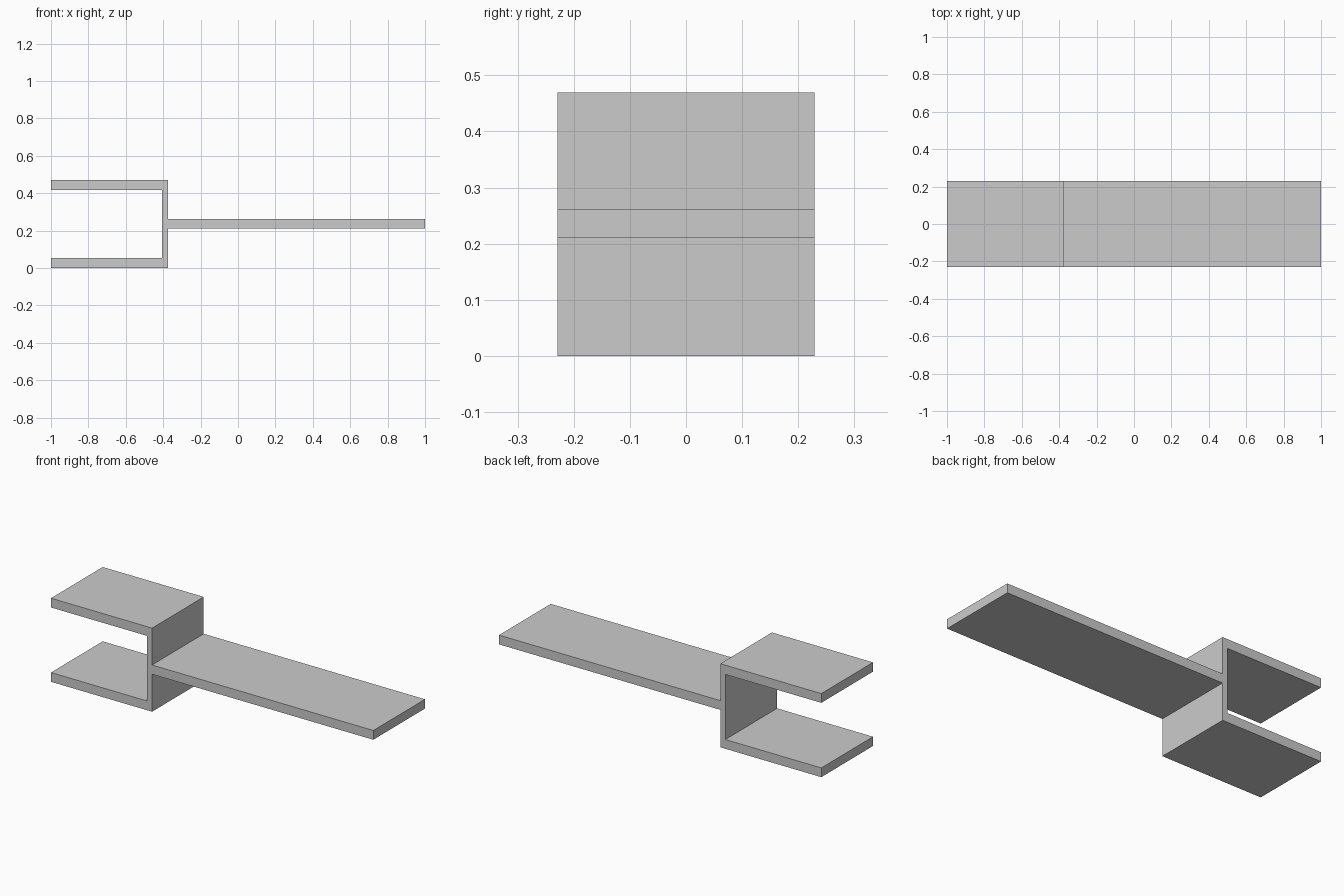
import bpy, bmesh

if "Cube" in bpy.data.objects:
    bpy.data.objects.remove(bpy.data.objects["Cube"])

HALF_DEPTH = 0.229
HEIGHT = 0.469
THICK = 0.052          # plate thickness
WALL_IN, WALL_OUT = -0.405, -0.373
ARM_LOW, ARM_HIGH = 0.21, 0.262

# Side outline (x, z): open channel on the left, flat arm on the right
profile = [
    (-1, 0), (WALL_OUT, 0), (WALL_OUT, ARM_LOW), (1, ARM_LOW),
    (1, ARM_HIGH), (WALL_OUT, ARM_HIGH), (WALL_OUT, HEIGHT), (-1, HEIGHT),
    (-1, HEIGHT - THICK), (WALL_IN, HEIGHT - THICK),
    (WALL_IN, THICK), (-1, THICK),
]

# Extrude the outline through the full depth
bm = bmesh.new()
face = bm.faces.new([bm.verts.new((x, -HALF_DEPTH, z)) for x, z in profile])
ext = bmesh.ops.extrude_face_region(bm, geom=[face], use_keep_orig=True)
moved = [v for v in ext["geom"] if isinstance(v, bmesh.types.BMVert)]
bmesh.ops.translate(bm, verts=moved, vec=(0, 2 * HALF_DEPTH, 0))
bmesh.ops.recalc_face_normals(bm, faces=bm.faces)

mesh = bpy.data.meshes.new("forked_bracket")
bm.to_mesh(mesh)
bm.free()
bpy.context.collection.objects.link(bpy.data.objects.new("forked_bracket", mesh))
